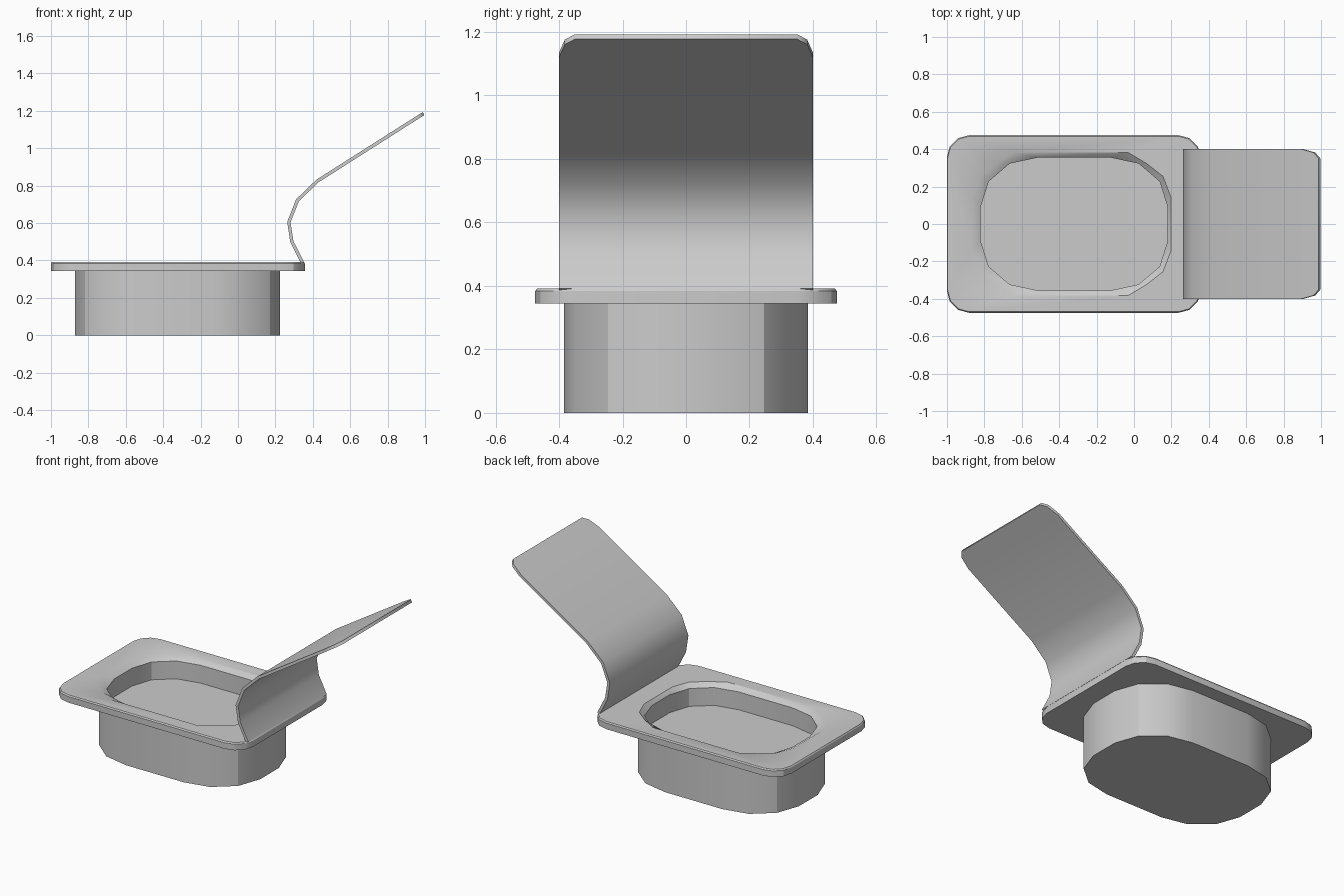
import bpy, bmesh, math

if "Cube" in bpy.data.objects:
    bpy.data.objects.remove(bpy.data.objects["Cube"])

def make_object(name, bm, angle):
    bmesh.ops.recalc_face_normals(bm, faces=bm.faces)
    me = bpy.data.meshes.new(name)
    bm.to_mesh(me)
    bm.free()
    ob = bpy.data.objects.new(name, me)
    bpy.context.collection.objects.link(ob)
    bpy.ops.object.select_all(action='DESELECT')
    ob.select_set(True)
    bpy.context.view_layer.objects.active = ob
    bpy.ops.object.shade_smooth_by_angle(angle=math.radians(angle))
    return ob

def ring(corner, cx):
    """Mirror one corner (from +y side round to +x side) into a closed outline."""
    pts = list(corner)
    pts += [(x, -y) for x, y in reversed(corner)]
    pts += [(-x, -y) for x, y in corner]
    pts += [(-x, y) for x, y in reversed(corner)]
    return [(cx + x, y) for x, y in pts]

def rounded(hx, hy, r):
    return [(hx - r + r * math.sin(math.radians(a)), hy - r + r * math.cos(math.radians(a)))
            for a in (0, 30, 60, 90)]

# Tub outlines
inner = [(.195, .355), (.345, .323), (.457, .227), (.50, .09)]
mouth = [(.305, .382), (.40, .325), (.49, .255), (.532, .145)]
outer = [(.205, .385), (.37, .35), (.495, .245), (.548, .095)]

# Tub with flange: one shell from the inner floor over the rim to the base
levels = [(inner, -.32, .25), (inner, -.32, .365), (mouth, -.335, .392),
          (rounded(.674, .469, .115), -.322, .392), (rounded(.679, .475, .12), -.322, .384),
          (rounded(.679, .475, .12), -.322, .345), (outer, -.324, .345), (outer, -.324, 0)]
bm = bmesh.new()
rings = [[bm.verts.new((x, y, z)) for x, y in ring(c, cx)] for c, cx, z in levels]
n = len(rings[0])
for a, b in zip(rings, rings[1:]):
    for i in range(n):
        bm.faces.new((a[i], a[(i + 1) % n], b[(i + 1) % n], b[i]))
bm.faces.new(rings[0])
bm.faces.new(rings[-1])
make_object("tub", bm, 30)

# Peeled lid: curled strip (x, z, half width) with clipped free corners
path = [(.345, .388, .40), (.288, .50, .40), (.272, .605, .40), (.318, .722, .40),
        (.425, .825, .40), (.90, 1.127, .40), (.965, 1.168, .382), (.992, 1.185, .35)]
half = .009
bm = bmesh.new()
sections = []
for i, (x, z, w) in enumerate(path):
    p, q = path[max(i - 1, 0)], path[min(i + 1, len(path) - 1)]
    dx, dz = q[0] - p[0], q[1] - p[1]
    l = math.hypot(dx, dz)
    nx, nz = -dz / l * half, dx / l * half
    sections.append([bm.verts.new(v) for v in (
        (x + nx, -w, z + nz), (x + nx, w, z + nz), (x - nx, w, z - nz), (x - nx, -w, z - nz))])
for a, b in zip(sections, sections[1:]):
    for i in range(4):
        j = (i + 1) % 4
        bm.faces.new((a[i], a[j], b[j], b[i]))
bm.faces.new(sections[0])
bm.faces.new(sections[-1])
make_object("peeled_lid", bm, 45)
